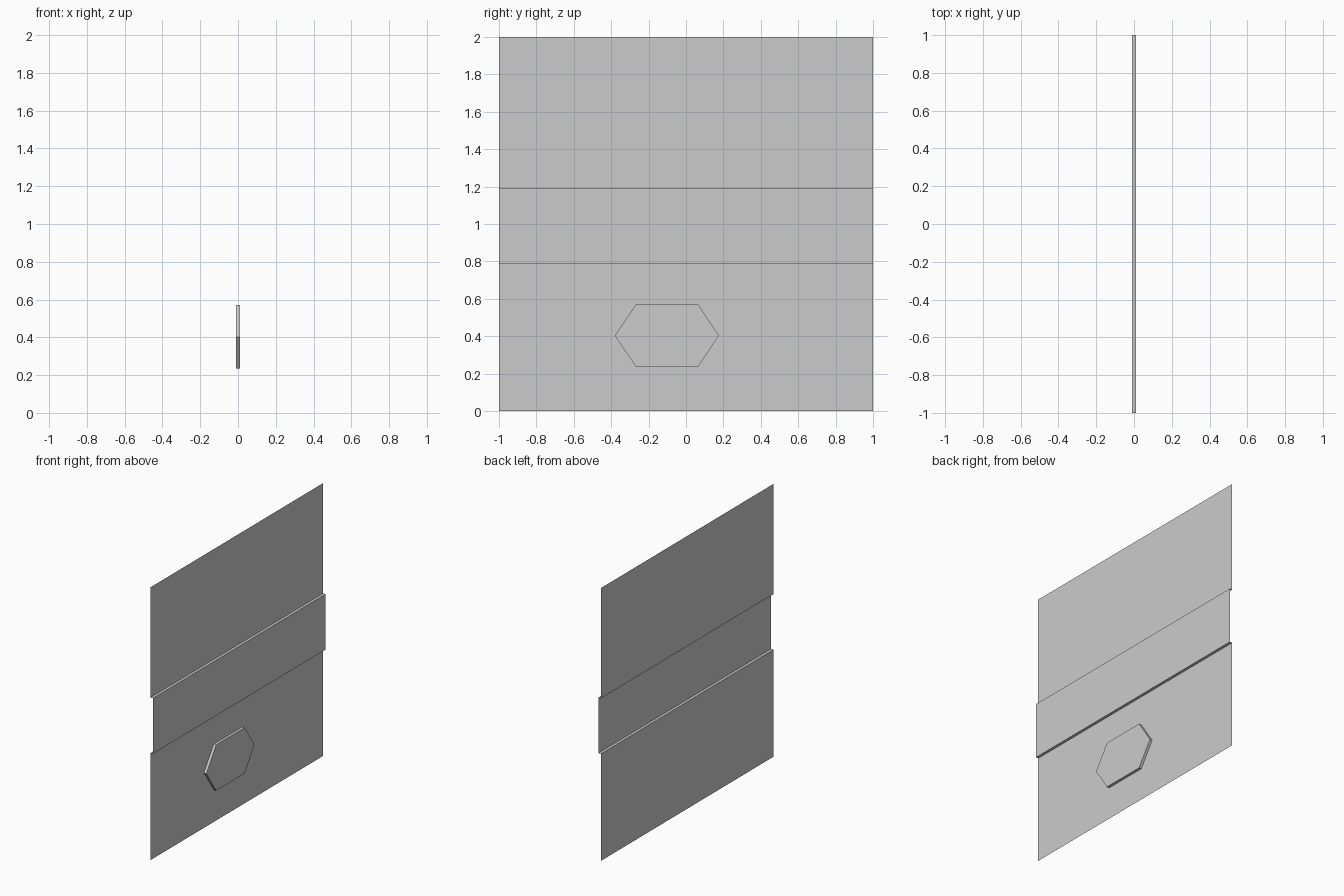
import bpy, bmesh
from mathutils import Vector

if "Cube" in bpy.data.objects:
    bpy.data.objects.remove(bpy.data.objects["Cube"])

BACK, FRONT = -0.01, 0.01


def finish(name, bm):
    mesh = bpy.data.meshes.new(name)
    bm.to_mesh(mesh)
    bm.free()
    obj = bpy.data.objects.new(name, mesh)
    bpy.context.collection.objects.link(obj)
    return obj


def strip(bm, points, offset):
    """Sweep an open line of points sideways into a row of flat faces."""
    near = [bm.verts.new(p) for p in points]
    far = [bm.verts.new(Vector(p) + Vector(offset)) for p in points]
    for i in range(len(points) - 1):
        bm.faces.new((near[i], far[i], far[i + 1], near[i + 1]))


# Thin wall sheet, folded outward into a raised horizontal band
bm = bmesh.new()
profile = [(BACK, 0), (BACK, 0.785), (FRONT, 0.785),
           (FRONT, 1.192), (BACK, 1.192), (BACK, 2)]
strip(bm, [(x, -1, z) for x, z in profile], (0, 2, 0))
finish("wall_panel", bm)

# Raised hexagonal plate, open where it meets the wall
bm = bmesh.new()
outline = [(-0.38, 0.403), (-0.267, 0.235), (0.064, 0.235),
           (0.176, 0.403), (0.064, 0.571), (-0.267, 0.571)]
cap = bm.faces.new([bm.verts.new((FRONT, y, z)) for y, z in outline])
rim = list(cap.verts)
base = [bm.verts.new((BACK, v.co.y, v.co.z)) for v in rim]
for i in range(6):
    j = (i + 1) % 6
    bm.faces.new((rim[i], base[i], base[j], rim[j]))
finish("hexagon_plate", bm)
